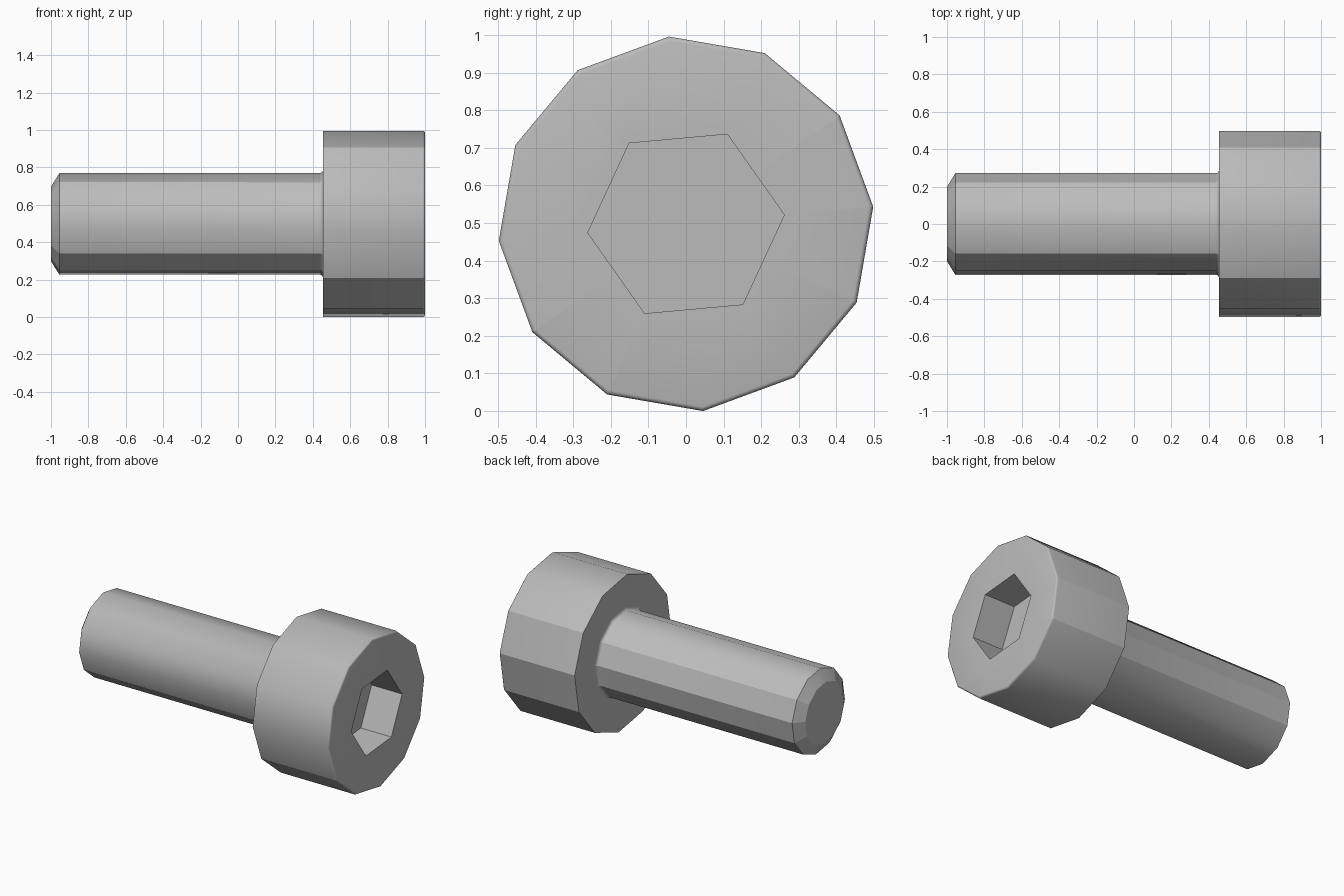
import bpy, bmesh, math

if "Cube" in bpy.data.objects:
    bpy.data.objects.remove(bpy.data.objects["Cube"], do_unlink=True)

SIDES = 12
TWIST = 5.2            # rotation of the facets about the long axis, degrees
AXIS_Z = 0.498
CRISP = (0, 1, 4, 7, 8, 11)   # facet corners that stay sharp
FLAT = math.cos(math.pi / 6)  # hexagon: flat-to-corner ratio

steel = bpy.data.materials.new("grey steel")
steel.use_nodes = True
steel.diffuse_color = (0.5, 0.5, 0.5, 1)
steel.node_tree.nodes["Principled BSDF"].inputs["Base Color"].default_value = (0.5, 0.5, 0.5, 1)


def arc(x, r, size, start, end, steps=3):
    """Quarter round as (x, radius) points about a centre."""
    angles = [math.radians(start + (end - start) * i / steps) for i in range(steps + 1)]
    return [(x + size * math.cos(a), r + size * math.sin(a), False) for a in angles]


def lathe(name, profile, cap_start=False, cap_end=False):
    """Turn (x, radius, hexagonal) points about the x axis."""
    bm = bmesh.new()
    rings = []
    for x, r, hexagonal in profile:
        ring = []
        for k in range(SIDES):
            a = math.radians(TWIST) + k * math.tau / SIDES
            rr = r * FLAT if hexagonal and k % 2 else r
            ring.append(bm.verts.new((x, rr * math.cos(a), AXIS_Z + rr * math.sin(a))))
        rings.append(ring)
    for a, b in zip(rings, rings[1:]):
        for k in range(SIDES):
            j = (k + 1) % SIDES
            bm.faces.new((a[k], a[j], b[j], b[k]))
    if cap_start:
        bm.faces.new(rings[0][::-1])
    if cap_end:
        bm.faces.new(rings[-1])
    # Outward direction follows the profile, which runs from tip to drive end
    for f in bm.faces:
        f.smooth = True
    bm.normal_update()
    for e in bm.edges:
        if len(e.link_faces) == 2:
            e.smooth = e.calc_face_angle() < math.radians(31)
    for k in CRISP:
        for a, b in zip(rings, rings[1:]):
            bm.edges.get((a[k], b[k])).smooth = False
    bmesh.ops.reverse_faces(bm, faces=[f for f in bm.faces if len(f.verts) == 4])
    bmesh.ops.recalc_face_normals(bm, faces=bm.faces)
    mesh = bpy.data.meshes.new(name)
    bm.to_mesh(mesh)
    bm.free()
    mesh.materials.append(steel)
    obj = bpy.data.objects.new(name, mesh)
    bpy.context.collection.objects.link(obj)
    return obj


# Shank: chamfered tip, straight body, small fillet under the head
neck = arc(0.437, 0.29, 0.0175, -90, 0)
lathe("shank", [(-1, 0.2, False), (-0.955, 0.2727, False)] + neck, cap_start=True)

# Head: flat underside, straight side, rounded rim, hexagonal socket
rim = arc(0.988, 0.488, 0.012, 90, 0)
socket = [(1, 0.2624, True), (0.78, 0.2624, True)]
lathe("socket_head", [(0.4545, 0.29, False), (0.4545, 0.5, False)] + rim + socket, cap_end=True)
